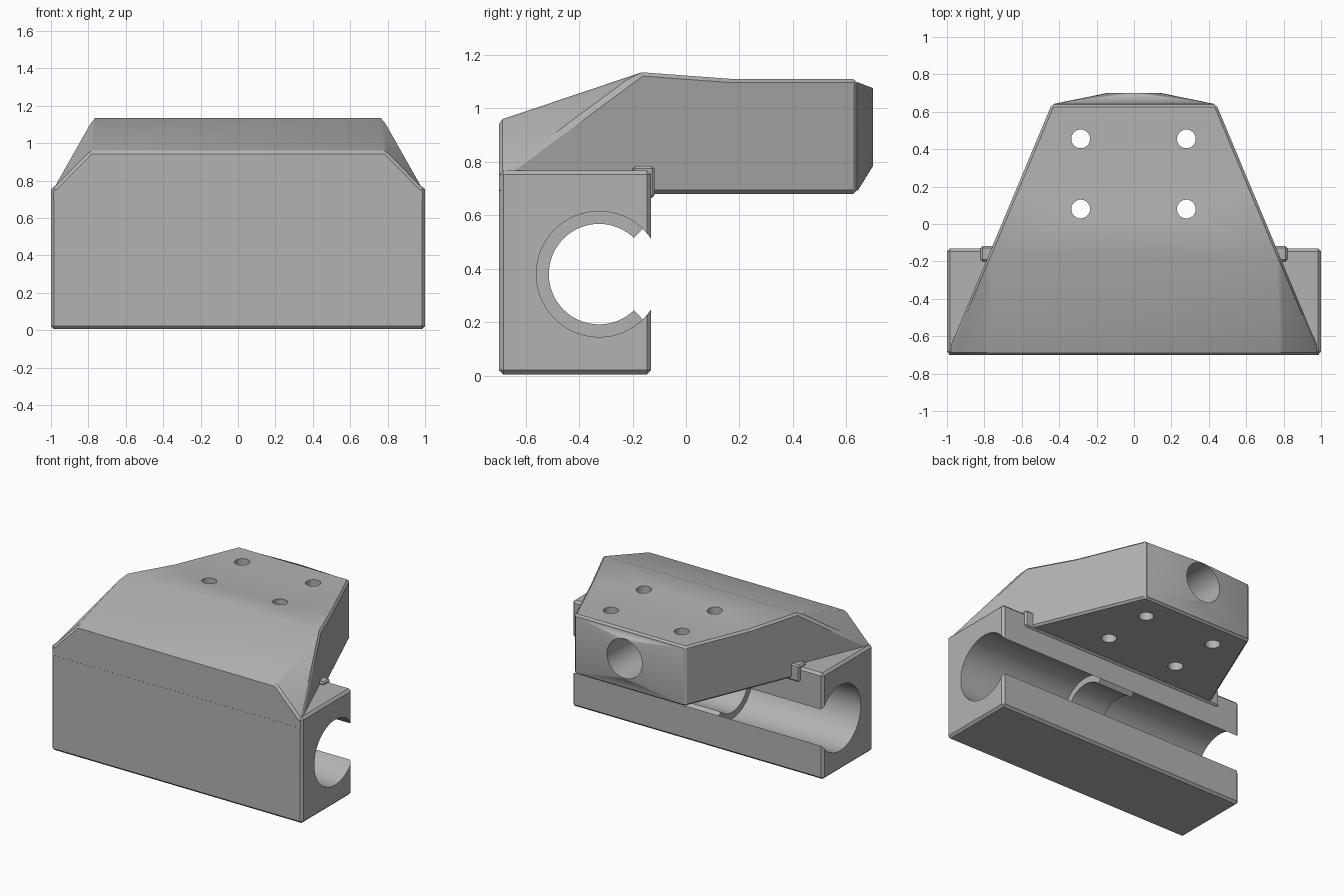
import bpy, bmesh, math
from mathutils import Vector, Matrix

cube = bpy.data.objects.get("Cube")
if cube:
    bpy.data.objects.remove(cube, do_unlink=True)

# One plain grey for the whole casting
grey = bpy.data.materials.new("plain_grey")
grey.use_nodes = True
grey.diffuse_color = (0.45, 0.45, 0.45, 1)
grey.node_tree.nodes["Principled BSDF"].inputs["Base Color"].default_value = grey.diffuse_color


def finish(name, bm):
    bmesh.ops.recalc_face_normals(bm, faces=bm.faces[:])
    mesh = bpy.data.meshes.new(name)
    bm.to_mesh(mesh)
    bm.free()
    mesh.materials.append(grey)
    obj = bpy.data.objects.new(name, mesh)
    bpy.context.scene.collection.objects.link(obj)
    return obj


def prism_mesh(profile, half, x=0):
    """Extrude a (y, z) profile sideways."""
    bm = bmesh.new()
    face = bm.faces.new([bm.verts.new((x - half, y, z)) for y, z in profile])
    out = bmesh.ops.extrude_face_region(bm, geom=[face])["geom"]
    verts = [v for v in out if isinstance(v, bmesh.types.BMVert)]
    bmesh.ops.translate(bm, verts=verts, vec=(2 * half, 0, 0))
    return bm


def rect(y0, y1, z0, z1):
    return [(y0, z0), (y1, z0), (y1, z1), (y0, z1)]


def arc(radius, start, end, steps):
    angles = [math.radians(start + (end - start) * i / steps) for i in range(steps + 1)]
    return [(BORE_Y + radius * math.cos(a), BORE_Z + radius * math.sin(a)) for a in angles]


def drill(name, radius, depth, centre, axis):
    bm = bmesh.new()
    turn = Matrix.Rotation(math.pi / 2, 4, "X") if axis == "Y" else Matrix()
    bmesh.ops.create_cone(bm, cap_ends=True, segments=48, radius1=radius, radius2=radius,
                          depth=depth, matrix=Matrix.Translation(centre) @ turn)
    return finish(name, bm)


def bake(obj):
    graph = bpy.context.evaluated_depsgraph_get()
    graph.update()
    mesh = bpy.data.meshes.new_from_object(obj.evaluated_get(graph))
    obj.modifiers.clear()
    obj.data = mesh


def bevel(obj, width):
    mod = obj.modifiers.new("edge_chamfer", "BEVEL")
    mod.width, mod.segments = width, 1
    mod.limit_method, mod.angle_limit = "ANGLE", math.radians(30)
    mod.use_clamp_overlap = False
    bake(obj)


def combine(target, tool, operation):
    mod = target.modifiers.new(operation.lower(), "BOOLEAN")
    mod.operation, mod.solver, mod.object = operation, "EXACT", tool
    bake(target)
    bpy.data.objects.remove(tool, do_unlink=True)


BORE_Y, BORE_Z = -0.325, 0.38

# Lower clamp block
body = finish("clamp_body", prism_mesh(rect(-0.699, -0.13, 0.005, 0.768), 1.0))
bevel(body, 0.016)

# Upper arm: side profile, tapered in plan, with sloped front corners
profile = [(-0.7, 0.68), (0.64, 0.68), (0.64, 1.11), (0.17, 1.11), (-0.165, 1.135), (-0.7, 0.955)]
bm = prism_mesh(profile, 1.1)
taper = 0.56 / 1.34
for side in (1, -1):
    low = Vector((side, -0.7, 0.74))
    front = Vector((side * 0.79, -0.7, 0.955))
    ridge = Vector((side * (1 - 0.535 * taper), -0.165, 1.135))
    slope = (front - low).cross(ridge - low)
    if slope.z < 0:
        slope.negate()
    for normal in (Vector((side, taper, 0)), slope):
        geom = bm.verts[:] + bm.edges[:] + bm.faces[:]
        bmesh.ops.bisect_plane(bm, geom=geom, dist=0.0005, plane_co=low,
                               plane_no=normal.normalized(), clear_outer=True)
        bmesh.ops.holes_fill(bm, edges=[e for e in bm.edges if e.is_boundary], sides=0)
bmesh.ops.remove_doubles(bm, verts=bm.verts[:], dist=0.004)
arm = finish("upper_arm", bm)
bevel(arm, 0.014)

# Faceted boss on the back end, from a rectangle up to a round rim
bm = bmesh.new()
for x in (-1, 1):
    for z in (0.692, 1.098):
        bm.verts.new((x * 0.43, 0.642, z))
        bm.verts.new((x * 0.38, 0.5, 0.895 + (z - 0.895) * 0.8))
for i in range(48):
    a = math.tau * i / 48
    bm.verts.new((0.145 * math.cos(a), 0.7, 0.93 + 0.145 * math.sin(a)))
bmesh.ops.convex_hull(bm, input=bm.verts[:])
combine(arm, finish("end_boss", bm), "UNION")
combine(body, arm, "UNION")

# Thin step where the arm meets the back of the block
step = finish("back_step", prism_mesh(rect(-0.2, -0.118, 0.665, 0.785), 0.82))
bevel(step, 0.01)
combine(body, step, "UNION")

# Open rod channel with a raised collar in the middle
combine(body, finish("rod_bore", prism_mesh(arc(0.235, 0, 354.375, 63), 1.2)), "DIFFERENCE")
collar = arc(0.188, 46, 314, 48) + arc(0.245, 314, 46, 48)
combine(body, finish("collar", prism_mesh(collar, 0.14)), "UNION")

# Blind socket in the back end and four bolt holes
combine(body, drill("socket", 0.14, 1.0, (0, 0.4, 0.93), "Y"), "DIFFERENCE")
for x in (-0.285, 0.28):
    for y in (0.08, 0.455):
        combine(body, drill("bolt_hole", 0.05, 1.0, (x, y, 0.95), "Z"), "DIFFERENCE")

body.data.materials.clear()
body.data.materials.append(grey)
for face in body.data.polygons:
    face.material_index = 0
bpy.ops.object.select_all(action="DESELECT")
body.select_set(True)
bpy.context.view_layer.objects.active = body
bpy.ops.object.shade_smooth_by_angle(angle=math.radians(25))
